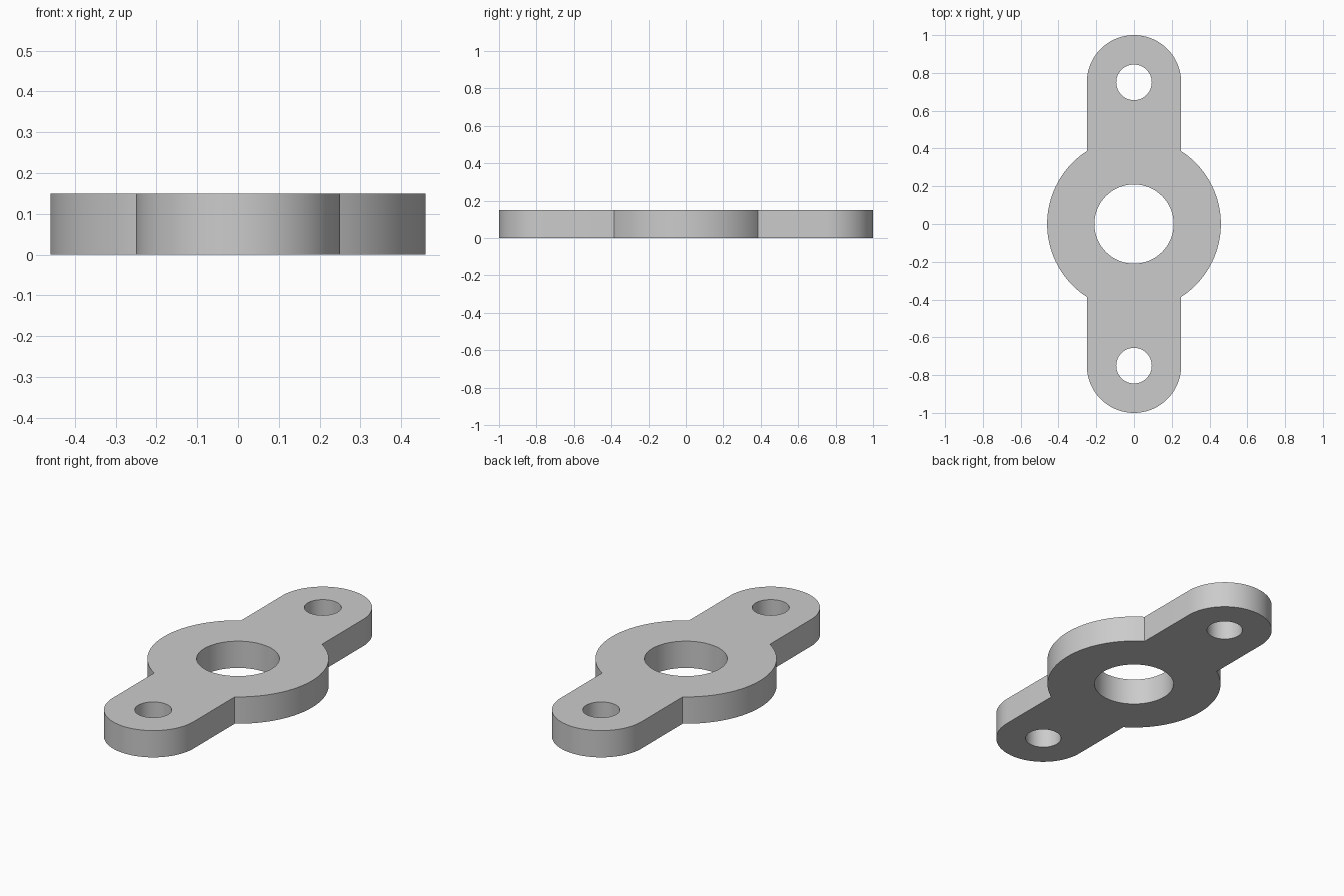
import bpy
import bmesh
from math import asin, cos, sin, pi, radians

cube = bpy.data.objects.get("Cube")
if cube:
    bpy.data.objects.remove(cube)

HEIGHT = 0.15
HUB_R, BORE_R = 0.46, 0.21
ARM_R, ARM_Y, BOLT_R = 0.25, 0.75, 0.094


def arc(cy, r, start, end, steps):
    """Points along an arc centred on (0, cy)."""
    angles = [start + (end - start) * i / steps for i in range(steps + 1)]
    return [(r * cos(a), cy + r * sin(a)) for a in angles]


def circle(cy, r, steps=64):
    return arc(cy, r, 0, 2 * pi, steps)[:-1]


# Outline: hub sides joined to the two rounded arms
join = pi / 2 - asin(ARM_R / HUB_R)
half = arc(0, HUB_R, -join, join, 40) + arc(ARM_Y, ARM_R, 0, pi, 48)
outline = half + [(-x, -y) for x, y in half]
loops = [outline, circle(0, BORE_R), circle(ARM_Y, BOLT_R), circle(-ARM_Y, BOLT_R)]

# Fill the profile around its holes, then extrude it
bm = bmesh.new()
for loop in loops:
    verts = [bm.verts.new((x, y, 0)) for x, y in loop]
    for a, b in zip(verts, verts[1:] + verts[:1]):
        bm.edges.new((a, b))
bmesh.ops.triangle_fill(bm, use_beauty=True, use_dissolve=False, edges=bm.edges[:])
top = bmesh.ops.extrude_face_region(bm, geom=bm.faces[:], use_keep_orig=True)["geom"]
bmesh.ops.translate(bm, vec=(0, 0, HEIGHT),
                    verts=[g for g in top if isinstance(g, bmesh.types.BMVert)])
bmesh.ops.recalc_face_normals(bm, faces=bm.faces[:])

mesh = bpy.data.meshes.new("flange_plate")
bm.to_mesh(mesh)
bm.free()
plate = bpy.data.objects.new("flange_plate", mesh)
bpy.context.collection.objects.link(plate)

# Plain grey finish
grey = bpy.data.materials.new("light_grey")
grey.use_nodes = True
grey.diffuse_color = (0.6, 0.6, 0.6, 1)
grey.node_tree.nodes["Principled BSDF"].inputs["Base Color"].default_value = (0.6, 0.6, 0.6, 1)
mesh.materials.append(grey)

# Smooth curved walls, sharp rims and corners
bpy.ops.object.select_all(action="DESELECT")
plate.select_set(True)
bpy.context.view_layer.objects.active = plate
bpy.ops.object.shade_smooth_by_angle(angle=radians(30))
